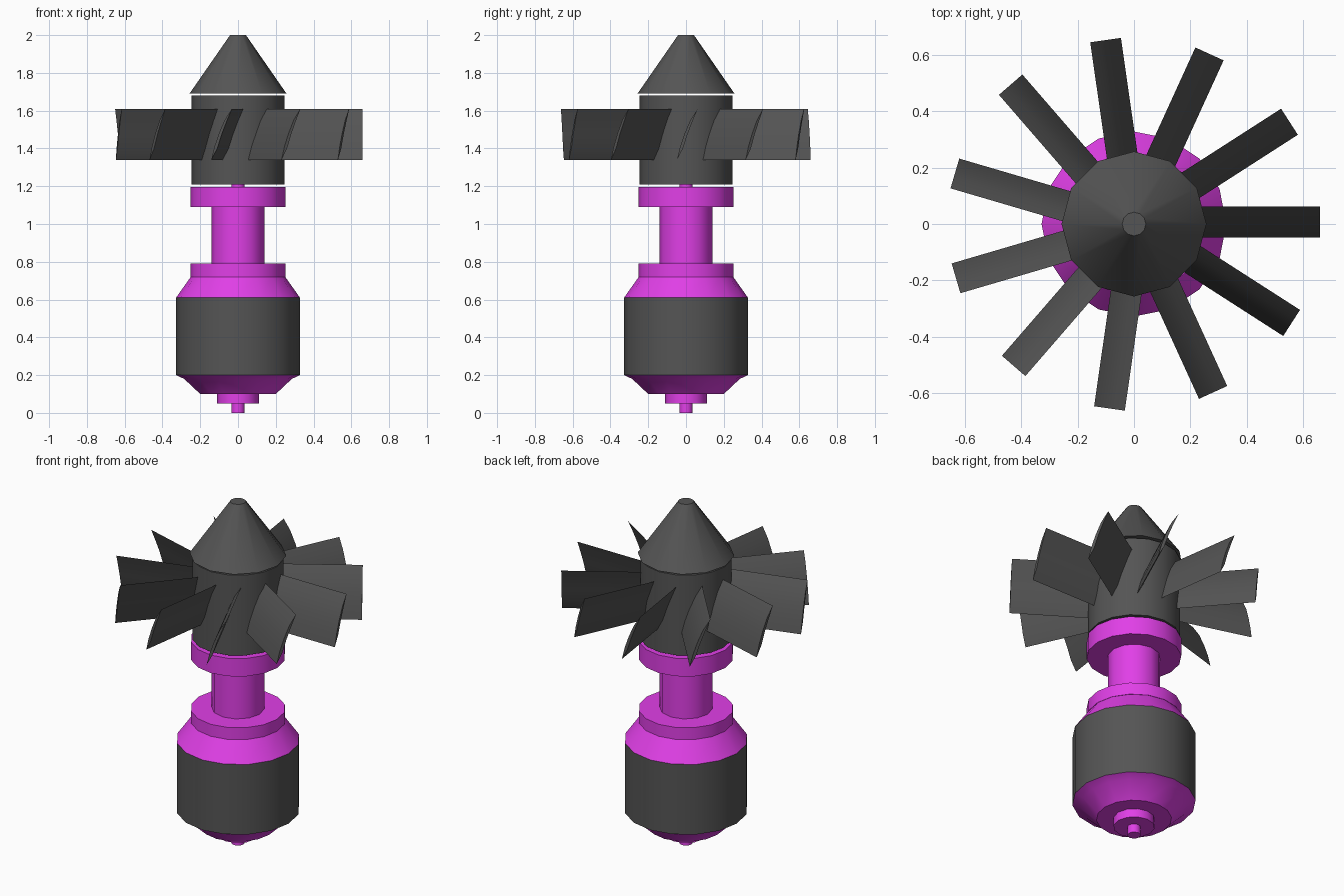
import bpy, bmesh
from math import cos, sin, pi, radians

if "Cube" in bpy.data.objects:
    bpy.data.objects.remove(bpy.data.objects["Cube"])


def material(name, color):
    m = bpy.data.materials.new(name)
    m.diffuse_color = color
    m.use_nodes = True
    m.node_tree.nodes["Principled BSDF"].inputs["Base Color"].default_value = m.diffuse_color
    return m


MAGENTA = material("magenta", (0.75, 0.05, 0.8, 1))
DARK = material("dark_grey", (0.09, 0.09, 0.09, 1))


def finish(name, bm, mat):
    bmesh.ops.recalc_face_normals(bm, faces=bm.faces)
    me = bpy.data.meshes.new(name)
    bm.to_mesh(me)
    bm.free()
    me.materials.append(mat)
    ob = bpy.data.objects.new(name, me)
    bpy.context.collection.objects.link(ob)
    bpy.ops.object.select_all(action='DESELECT')
    ob.select_set(True)
    bpy.context.view_layer.objects.active = ob
    bpy.ops.object.shade_smooth_by_angle(angle=radians(35))
    return ob


def bridge(bm, a, b):
    n = len(a)
    for i in range(n):
        j = (i + 1) % n
        bm.faces.new((a[i], a[j], b[j], b[i]))


def lathe(name, profile, mat, sides=16):
    """Closed solid of revolution from (radius, height) pairs."""
    bm = bmesh.new()
    rings = [[bm.verts.new((r * cos(2 * pi * i / sides), r * sin(2 * pi * i / sides), z))
              for i in range(sides)] for r, z in profile]
    for a, b in zip(rings, rings[1:]):
        bridge(bm, a, b)
    bm.faces.new(rings[0][::-1])
    bm.faces.new(rings[-1])
    return finish(name, bm, mat)


# Lower body: axle tip, end cap, bottom bowl, casing and shoulder
lathe("lower_axle", [(0.035, 0), (0.035, 0.05)], MAGENTA, 12)
lathe("end_cap", [(0.11, 0.05), (0.11, 0.10)], MAGENTA, 12)
lathe("bottom_bowl", [(0.2, 0.10), (0.285, 0.18), (0.328, 0.20)], MAGENTA)
lathe("casing", [(0.328, 0.20), (0.328, 0.61)], DARK)
lathe("shoulder", [(0.328, 0.61), (0.25, 0.72)], MAGENTA)

# Neck with a flange at each end
lathe("lower_flange", [(0.252, 0.72), (0.252, 0.79)], MAGENTA)
lathe("neck", [(0.14, 0.79), (0.14, 1.09)], MAGENTA, 12)
lathe("upper_flange", [(0.252, 1.09), (0.252, 1.195)], MAGENTA)
lathe("upper_axle", [(0.035, 1.195), (0.035, 1.21)], MAGENTA, 12)

# Rotor hub and nose cone
lathe("hub", [(0.246, 1.21), (0.246, 1.68)], DARK)
lathe("nose_cone", [(0.257, 1.69), (0.042, 2.0)], DARK, 12)

# Fan blades: thin cambered sections (tangential offset, height)
section = [(-0.048, 1.34), (-0.016, 1.40), (0.008, 1.475), (0.035, 1.545),
           (0.062, 1.61), (0.023, 1.55), (-0.007, 1.48), (-0.031, 1.41)]
BLADES = 11
for k in range(BLADES):
    bm = bmesh.new()
    root, tip = [[bm.verts.new((x, y, z)) for y, z in section] for x in (0.2, 0.66)]
    bridge(bm, root, tip)
    bm.faces.new(root)
    bm.faces.new(tip)
    blade = finish(f"blade_{k + 1}", bm, DARK)
    blade.rotation_euler.z = 2 * pi * k / BLADES
